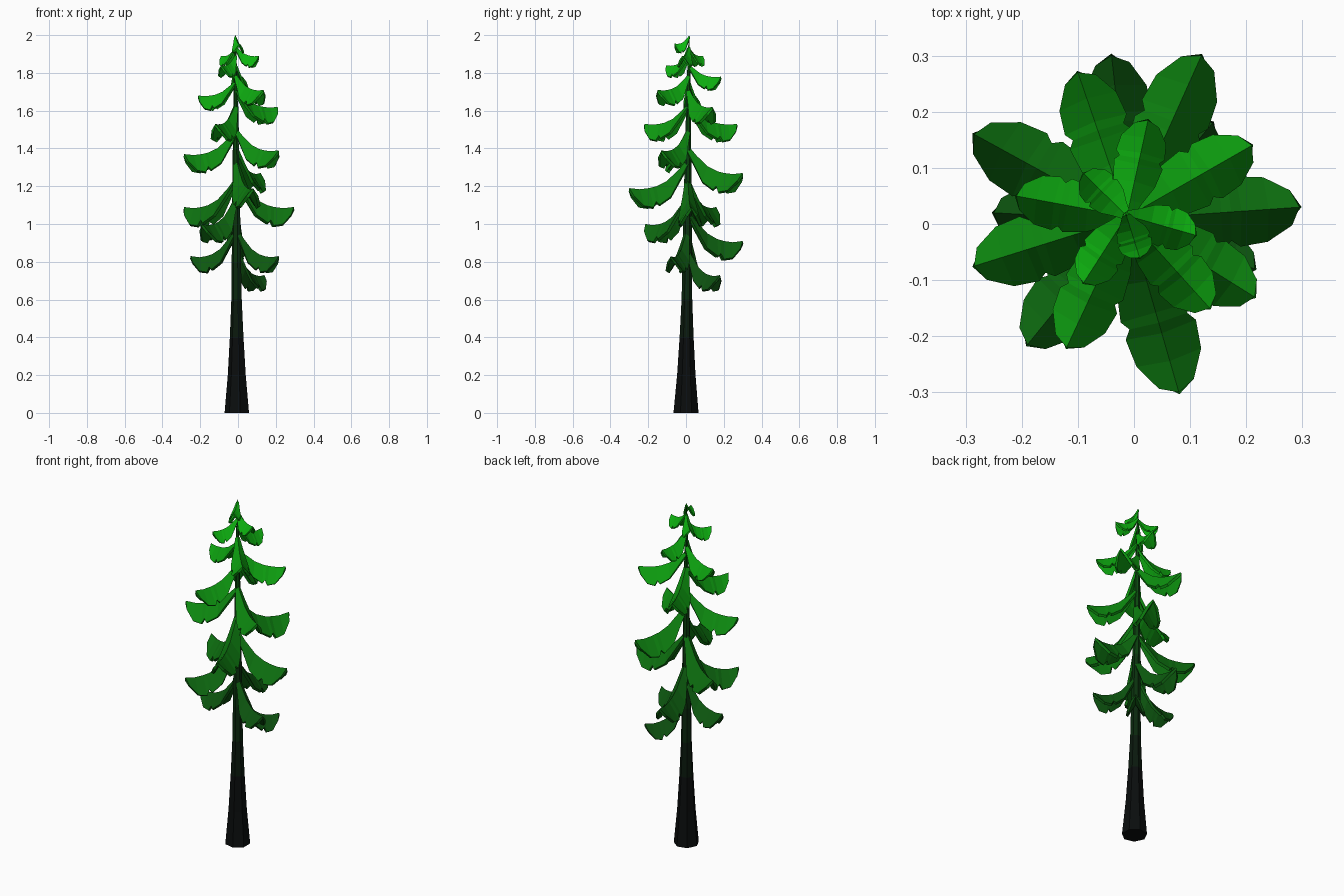
import bpy, bmesh, math
from mathutils import Vector

if "Cube" in bpy.data.objects:
    bpy.data.objects.remove(bpy.data.objects["Cube"])


def lerp(a, b, t):
    return a + (b - a) * t


def material(name, rgb):
    m = bpy.data.materials.new(name)
    m.diffuse_color = (*rgb, 1)
    m.use_nodes = True
    m.node_tree.nodes["Principled BSDF"].inputs["Base Color"].default_value = m.diffuse_color
    return m


def finish(bm, name, mats):
    me = bpy.data.meshes.new(name)
    bmesh.ops.recalc_face_normals(bm, faces=bm.faces)
    bm.to_mesh(me)
    bm.free()
    ob = bpy.data.objects.new(name, me)
    bpy.context.collection.objects.link(ob)
    for m in mats:
        me.materials.append(m)
    return ob


def axis(z):
    # slightly leaning trunk centre line
    return Vector((lerp(-0.003, -0.014, z / 2), lerp(0, 0.016, z / 2), z))


# trunk: seven-sided taper, black at the foot and green higher up
SIDES = 7
profile = [(0, .068), (.2, .05), (.4, .038), (.6, .029), (.8, .026),
           (1.1, .022), (1.4, .017), (1.7, .011), (1.9, .006), (2.0, .001)]
bm = bmesh.new()
rings = []
for z, r in profile:
    ring = []
    for i in range(SIDES):
        a = 2 * math.pi * (i + .5) / SIDES
        ring.append(bm.verts.new(axis(z) + Vector((r * math.cos(a), r * math.sin(a), 0))))
    rings.append(ring)
for k in range(len(rings) - 1):
    for i in range(SIDES):
        j = (i + 1) % SIDES
        f = bm.faces.new((rings[k][i], rings[k][j], rings[k + 1][j], rings[k + 1][i]))
        f.material_index = k
bm.faces.new(rings[0])
bm.faces.new(rings[-1])
bark = []
for k in range(len(rings) - 1):
    g = max(0, profile[k][0] - .3)
    bark.append(material(f"bark_{k}", (.003, .004 + .055 * g, .004)))
finish(bm, "trunk", bark)

# branch shape: (along, ridge height, edge half width, edge drop, edge along)
stations = [(.00, 1.0, .25, .25, .00),
            (.16, .62, .50, .50, .16),
            (.36, .24, .85, .85, .34),
            (.54, .06, 1.0, 1.0, .54),
            (.60, .03, .82, .78, .59),
            (.66, .00, 1.0, 1.05, .64),
            (.82, -.04, .92, .90, .80),
            (1.0, .00, .50, .42, .95)]


def branch(index, x, y, z):
    c = axis(z)
    out = Vector((x - c.x, y - c.y, 0))
    length = out.length
    out.normalize()
    side = Vector((-out.y, out.x, 0))
    size = .32 + .68 * length / .3
    width, drop = .062 * size, .092 * size
    rise = lerp(.19, .08, (z - .7) / 1.3) * size
    bm = bmesh.new()
    rows = []
    for t, h, w, d, te in stations:
        ridge = c + out * (length * t) + Vector((0, 0, rise * h))
        edge = c + out * (length * te) + Vector((0, 0, rise * h - drop * d))
        rows.append([bm.verts.new(p) for p in
                     (edge + side * width * w, ridge, edge - side * width * w)])
    for a, b in zip(rows, rows[1:]):
        for i in range(2):
            bm.faces.new((a[i], b[i], b[i + 1], a[i + 1]))
    k = (z - .7) / 1.25
    ob = finish(bm, f"branch_{index:02d}",
                [material(f"needles_{index:02d}", (.004, lerp(.075, .48, k ** 1.3), .005))])
    if ob.data.polygons[0].normal.z < 0:
        ob.data.flip_normals()
    thick = ob.modifiers.new("thickness", 'SOLIDIFY')
    thick.thickness = .016 * size
    thick.offset = -1


# branch tips, spiralling up the trunk
tips = [(.14, .18, .73), (-.25, .02, .83), (.215, -.08, .83), (-.04, .30, .91),
        (-.19, -.215, 1.0), (.295, .03, 1.09), (-.285, .16, 1.09), (.08, -.30, 1.19),
        (.12, .30, 1.27), (-.285, -.075, 1.37), (.215, -.13, 1.39), (-.10, .27, 1.53),
        (-.12, -.22, 1.53), (.21, .14, 1.62), (-.21, .05, 1.68), (.135, -.15, 1.71),
        (.025, .185, 1.78), (-.09, -.105, 1.84), (.11, -.02, 1.89), (-.09, .09, 1.89),
        (.01, -.06, 1.955)]
for n, tip in enumerate(tips):
    branch(n + 1, *tip)
